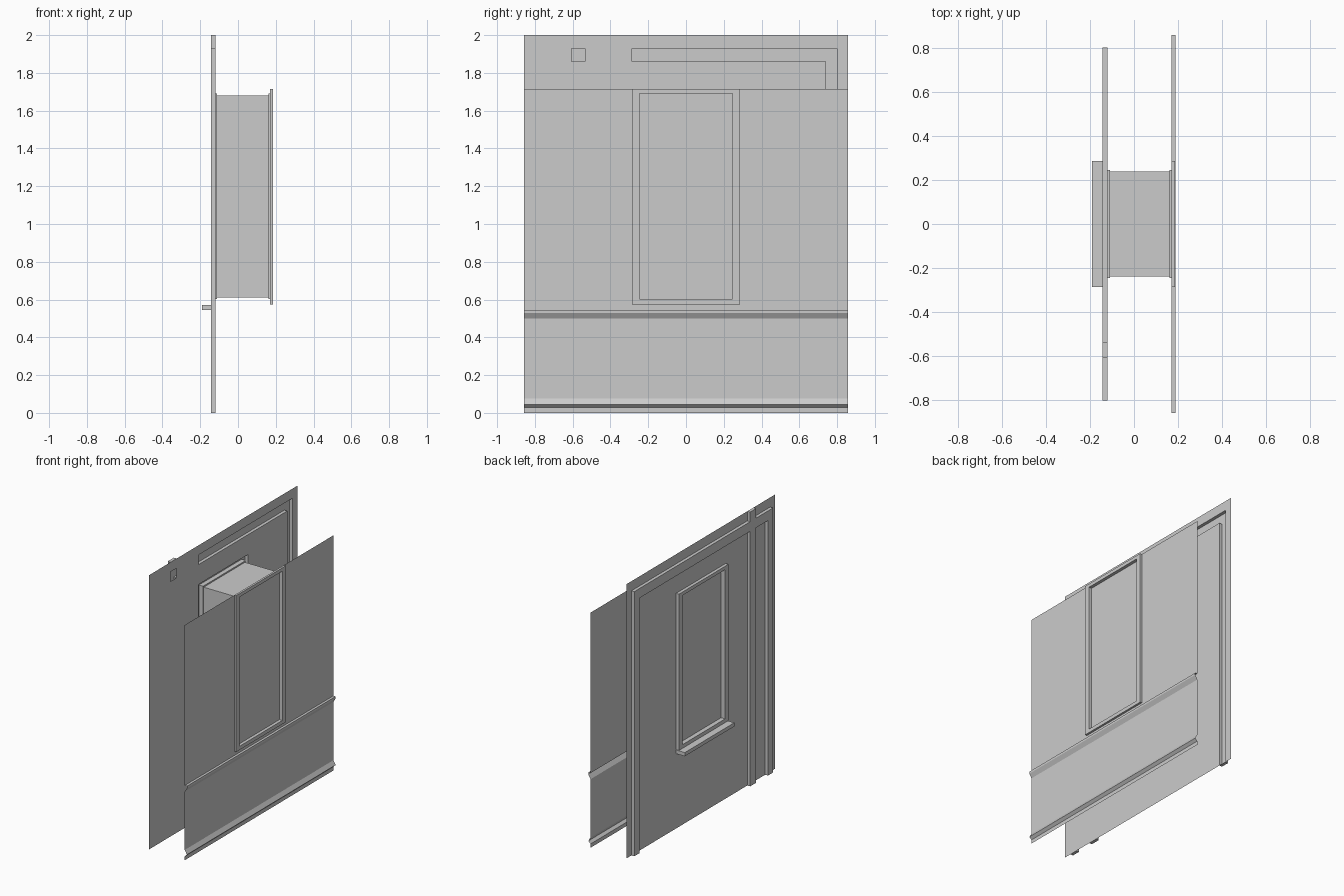
import bpy, bmesh

if "Cube" in bpy.data.objects:
    bpy.data.objects.remove(bpy.data.objects["Cube"])

WY = 0.857            # half width of the wall
OUT, INN = -0.12, 0.17  # planes of the outer and inner wall skins


def finish(name, bm, facing=0):
    bmesh.ops.remove_doubles(bm, verts=bm.verts, dist=1e-5)
    bmesh.ops.recalc_face_normals(bm, faces=bm.faces)
    bm.normal_update()
    # open sheets: make them look towards +x or -x
    if facing and sum(f.normal.x * f.calc_area() for f in bm.faces) * facing < 0:
        bmesh.ops.reverse_faces(bm, faces=bm.faces)
    me = bpy.data.meshes.new(name)
    bm.to_mesh(me)
    bm.free()
    ob = bpy.data.objects.new(name, me)
    bpy.context.collection.objects.link(ob)
    return ob


def quad(bm, pts):
    bm.faces.new([bm.verts.new(p) for p in pts])


def relief(name, ys, zs, depth, base, facing):
    """Grid of flat cells, each at its own x depth, joined by side walls."""
    bm = bmesh.new()
    ny, nz = len(ys) - 1, len(zs) - 1

    def d(i, j):
        if 0 <= i < ny and 0 <= j < nz:
            return depth((ys[i] + ys[i + 1]) / 2, (zs[j] + zs[j + 1]) / 2)
        return base

    for i in range(ny + 1):
        for j in range(nz + 1):
            a = d(i, j)
            if i < ny and j < nz and a is not None:
                y0, y1, z0, z1 = ys[i], ys[i + 1], zs[j], zs[j + 1]
                quad(bm, [(a, y0, z0), (a, y1, z0), (a, y1, z1), (a, y0, z1)])
            if j < nz:
                b = d(i - 1, j)
                if None not in (a, b) and a != b:
                    y, z0, z1 = ys[i], zs[j], zs[j + 1]
                    quad(bm, [(a, y, z0), (b, y, z0), (b, y, z1), (a, y, z1)])
            if i < ny:
                b = d(i, j - 1)
                if None not in (a, b) and a != b:
                    z, y0, y1 = zs[j], ys[i], ys[i + 1]
                    quad(bm, [(a, y0, z), (b, y0, z), (b, y1, z), (a, y1, z)])
    return finish(name, bm, facing)


def box(name, x, y, z, ends=True):
    bm = bmesh.new()
    bmesh.ops.create_cube(bm, size=1)
    for v in bm.verts:
        v.co = [r[0] if c < 0 else r[1] for c, r in zip(v.co, (x, y, z))]
    if not ends:
        bm.normal_update()
        bmesh.ops.delete(bm, geom=[f for f in bm.faces if abs(f.normal.x) > 0.9],
                         context='FACES')
    return finish(name, bm)


# Window layout shared by both skins
CY, PY = 0.285, 0.246           # casing and pane half widths
CZ, PZ = (0.575, 1.715), (0.602, 1.69)


def window(y, z, wall, casing, pane):
    if abs(y) < PY and PZ[0] < z < PZ[1]:
        return pane
    if abs(y) < CY and CZ[0] < z < CZ[1]:
        return casing
    return wall


# Outer skin with its raised timber strips
YS = [-WY, -0.80, -0.74, -0.605, -0.535, -CY, -PY, PY, CY, 0.74, 0.80, WY]
ZS = [0, CZ[0], PZ[0], PZ[1], CZ[1], 1.86, 1.93, 2.0]


def is_strip(y, z):
    edge = 0.74 < abs(y) < 0.80 and z < 1.93
    post = -0.605 < y < -0.535
    beam = abs(y) < 0.80 and 1.86 < z < 1.93
    return edge or post or beam


relief("outer_wall", YS, ZS,
       lambda y, z: -0.143 if is_strip(y, z) else window(y, z, OUT, -0.143, -0.11),
       OUT, -1)


# Backing behind the strips, left open along the hollow channel
def backing(y, z):
    beam = 1.86 < z < 1.93
    hollow = (beam and (y > -CY or -0.605 < y < -0.535)) or y > 0.74
    return OUT if is_strip(y, z) and not hollow else None


relief("strip_backing", YS, ZS, backing, None, 1)

# Window sill and the boxed reveal between the skins
box("window_sill", (-0.19, OUT), (-CY, CY), (0.545, 0.572))
box("window_reveal", (-0.11, 0.162), (-0.238, 0.238), (0.612, 1.68), ends=False)

# Inner skin above the rail
relief("inner_wall", [-WY, -CY, -PY, PY, CY, WY], [0.545, *CZ[:1], *PZ, CZ[1]],
       lambda y, z: window(y, z, INN, 0.185, 0.162), INN, 1)

# Chair rail, wainscot and skirting as one profile swept across the wall
profile = [(INN, 0.545), (0.188, 0.545), (0.188, 0.53), (INN, 0.50),
           (INN, 0.075), (0.188, 0.045), (INN, 0.028), (INN, 0)]
bm = bmesh.new()
for (xa, za), (xb, zb) in zip(profile, profile[1:]):
    quad(bm, [(xa, -WY, za), (xb, -WY, zb), (xb, WY, zb), (xa, WY, za)])
finish("wainscot_and_skirting", bm, 1)
